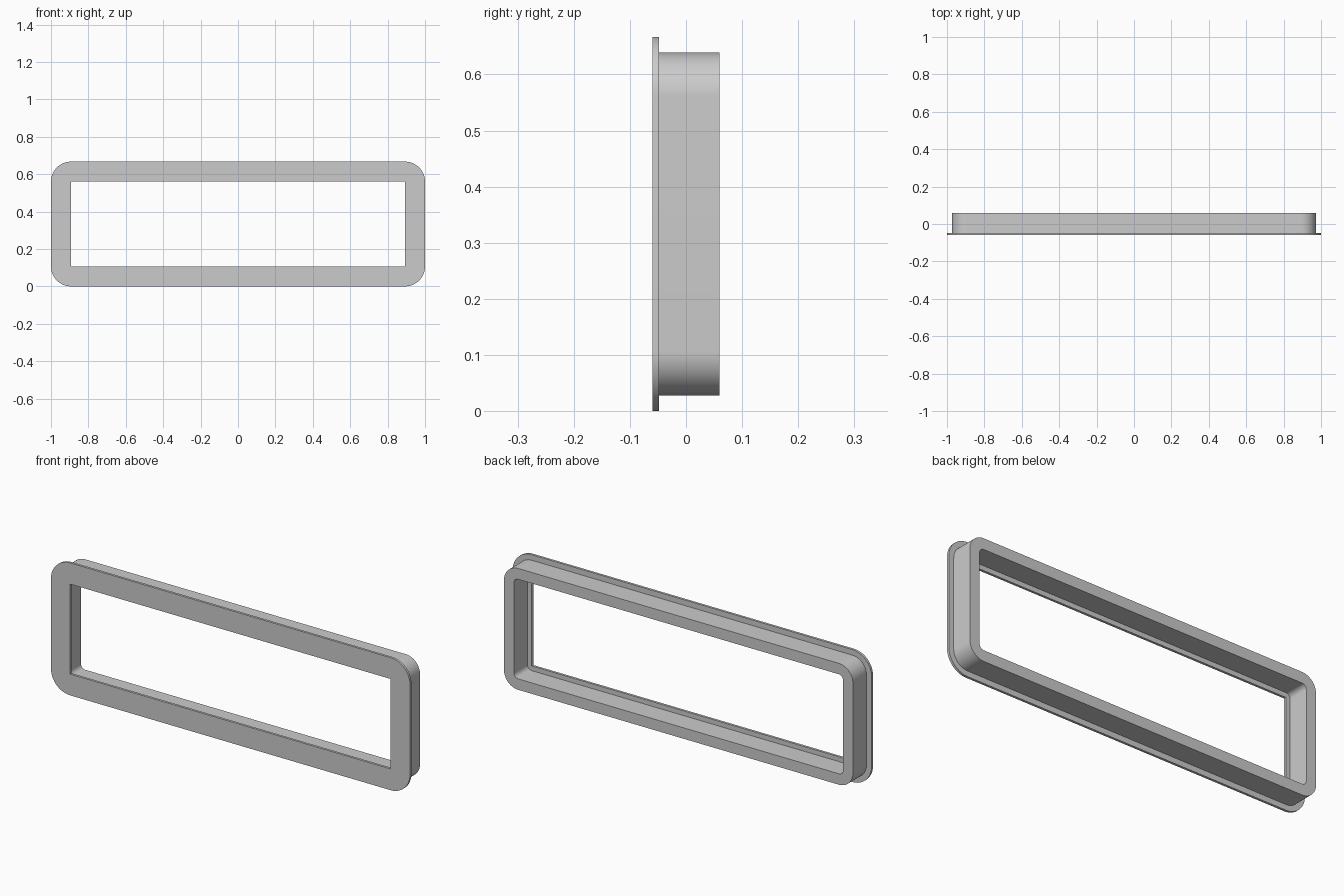
import bpy, bmesh
from math import cos, sin, pi

if "Cube" in bpy.data.objects:
    bpy.data.objects.remove(bpy.data.objects["Cube"])

W, H, R, SEG = 1.0, 0.667, 0.107, 16   # half width, height, corner radius, corner steps


def ring(bm, inset, y):
    """Rounded rectangle, concentric with the outer edge, inset by a distance."""
    r = R - inset
    corners = [(W - R, H - R), (-W + R, H - R), (-W + R, R), (W - R, R)]
    verts = []
    for q, (cx, cz) in enumerate(corners):
        for i in range(SEG + 1):
            a = (q + i / SEG) * pi / 2
            verts.append(bm.verts.new((cx + r * cos(a), y, cz + r * sin(a))))
    return verts


def sweep_frame(name, section):
    """Join a closed (inset, y) cross-section all the way round the frame."""
    bm = bmesh.new()
    rings = [ring(bm, *p) for p in section]
    n = len(rings[0])
    for k, a in enumerate(rings):
        b = rings[(k + 1) % len(rings)]
        for i in range(n):
            j = (i + 1) % n
            bm.faces.new((a[i], a[j], b[j], b[i]))
    # The opening has sharp corners, so its corner points merge
    bmesh.ops.remove_doubles(bm, verts=bm.verts[:], dist=1e-5)
    bmesh.ops.recalc_face_normals(bm, faces=bm.faces[:])
    mesh = bpy.data.meshes.new(name)
    bm.to_mesh(mesh)
    bm.free()
    obj = bpy.data.objects.new(name, mesh)
    bpy.context.collection.objects.link(obj)
    bpy.context.view_layer.objects.active = obj
    obj.select_set(True)
    bpy.ops.object.shade_smooth_by_angle(angle=pi / 6)
    return obj


# Thin front flange with a deeper collar behind it, and an inner lip
FRONT, STEP, BACK = -0.06, -0.048, 0.06
sweep_frame("flanged_frame", [
    (0, FRONT), (0, STEP),
    (0.028, STEP), (0.028, BACK),
    (0.083, BACK), (0.083, STEP),
    (R, STEP), (R, FRONT),
])
